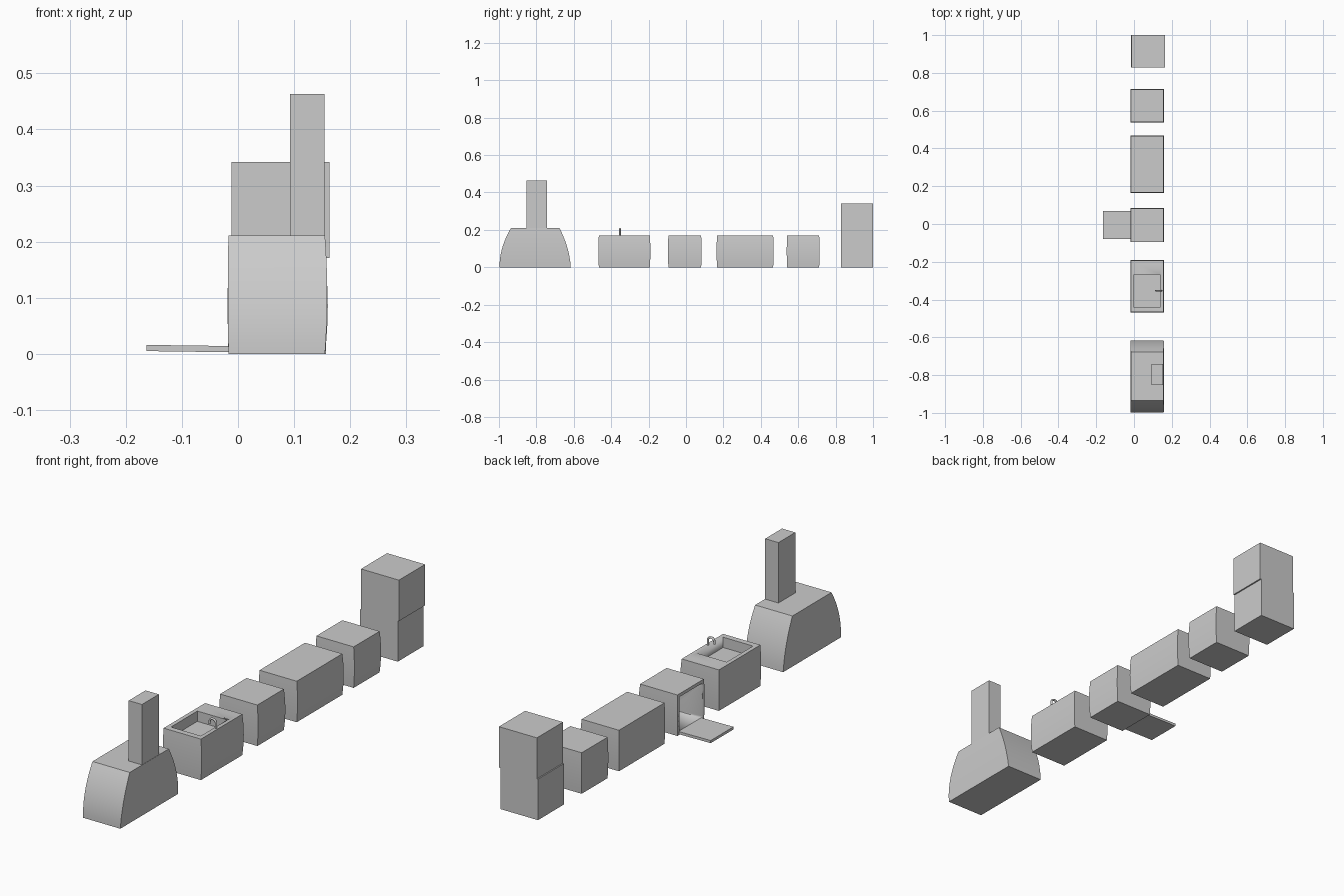
import bpy, bmesh, math
from mathutils import Vector

if "Cube" in bpy.data.objects:
    bpy.data.objects.remove(bpy.data.objects["Cube"])


def add_object(name, bm):
    bmesh.ops.recalc_face_normals(bm, faces=bm.faces)
    mesh = bpy.data.meshes.new(name)
    bm.to_mesh(mesh)
    bm.free()
    ob = bpy.data.objects.new(name, mesh)
    bpy.context.collection.objects.link(ob)
    return ob


def smooth(ob):
    bpy.ops.object.select_all(action='DESELECT')
    ob.select_set(True)
    bpy.context.view_layer.objects.active = ob
    bpy.ops.object.shade_smooth_by_angle(angle=math.radians(30))


def block(name, x0, x1, y0, y1, z0, z1, bow=0.0, taper=(0, 0), belly=(0, 0), n=8):
    """Box whose side walls bow out in height; the y ends may also lean in and belly out."""
    bm = bmesh.new()
    rings = []
    levels = n if bow or belly[0] else 1
    for i in range(levels + 1):
        t = i / levels
        k = 4 * t * (1 - t)
        a, b = x0 - bow * 0.3 * k, x1 + bow * k
        c = y0 + taper[0] * t - (belly[0] + bow * 0.5) * k
        d = y1 - taper[1] * t + (belly[1] + bow * 0.5) * k
        z = z0 + (z1 - z0) * t
        rings.append([bm.verts.new((x, y, z)) for x, y in ((a, c), (b, c), (b, d), (a, d))])
    for lo, hi in zip(rings, rings[1:]):
        for j in range(4):
            k = (j + 1) % 4
            bm.faces.new((lo[j], lo[k], hi[k], hi[j]))
    bm.faces.new(rings[0])
    bm.faces.new(rings[-1])
    ob = add_object(name, bm)
    smooth(ob)
    return ob


def carve(ob, *bounds):
    cutter = block(ob.name + "_cutter", *bounds)
    cutter.hide_render = True
    mod = ob.modifiers.new("cavity", 'BOOLEAN')
    mod.operation = 'DIFFERENCE'
    mod.solver = 'EXACT'
    mod.object = cutter
    bpy.context.view_layer.objects.active = ob
    bpy.ops.object.modifier_apply(modifier=mod.name)
    bpy.data.objects.remove(cutter, do_unlink=True)


X0, X1, H = -0.017, 0.155, 0.171

# range hood and chimney
block("range_hood", X0, X1, -0.997, -0.616, 0, 0.211, bow=0.004,
      taper=(0.062, 0.061), belly=(0.014, 0.010), n=12)
block("hood_chimney", 0.093, 0.154, -0.853, -0.742, 0.205, 0.463)

# plain cabinets
block("long_cabinet", X0, X1, 0.166, 0.466, 0, H, bow=0.005)
block("small_cabinet", X0, X1, 0.541, 0.712, 0, H, bow=0.005)

# sink cabinet with basin
sink = block("sink_cabinet", X0, X1, -0.466, -0.193, 0, H, bow=0.005)
carve(sink, 0.0, 0.138, -0.442, -0.268, 0.128, 0.25)

# tap: swept arch
curve = bpy.data.curves.new("tap", 'CURVE')
curve.dimensions = '3D'
curve.bevel_depth = 0.0045
curve.bevel_resolution = 2
curve.use_fill_caps = True
path = [(0.146, 0.165)]
path += [(0.131 + 0.015 * math.cos(a), 0.191 + 0.015 * math.sin(a))
         for a in (math.pi * i / 8 for i in range(9))]
path += [(0.116, 0.182)]
spline = curve.splines.new('POLY')
spline.points.add(len(path) - 1)
for p, (x, z) in zip(spline.points, path):
    p.co = (x, -0.353, z, 1)
tap = bpy.data.objects.new("tap", curve)
bpy.context.collection.objects.link(tap)

# oven with open cavity and dropped door
oven = block("oven_body", X0, X1, -0.094, 0.081, 0, H, bow=0.005)
carve(oven, -0.1, 0.135, -0.081, 0.069, 0.013, 0.158)
door = block("oven_door", -0.163, -0.014, -0.080, 0.070, 0.004, 0.015)
for v in door.data.vertices:
    v.co.z += 0.001 if v.co.x < -0.1 else -0.001

# fridge: two stacked boxes, the upper slightly set back
block("fridge_lower", X0, 0.157, 0.829, 1.0, 0, H)
block("fridge_upper", -0.012, 0.163, 0.828, 1.0, H, 0.342)
